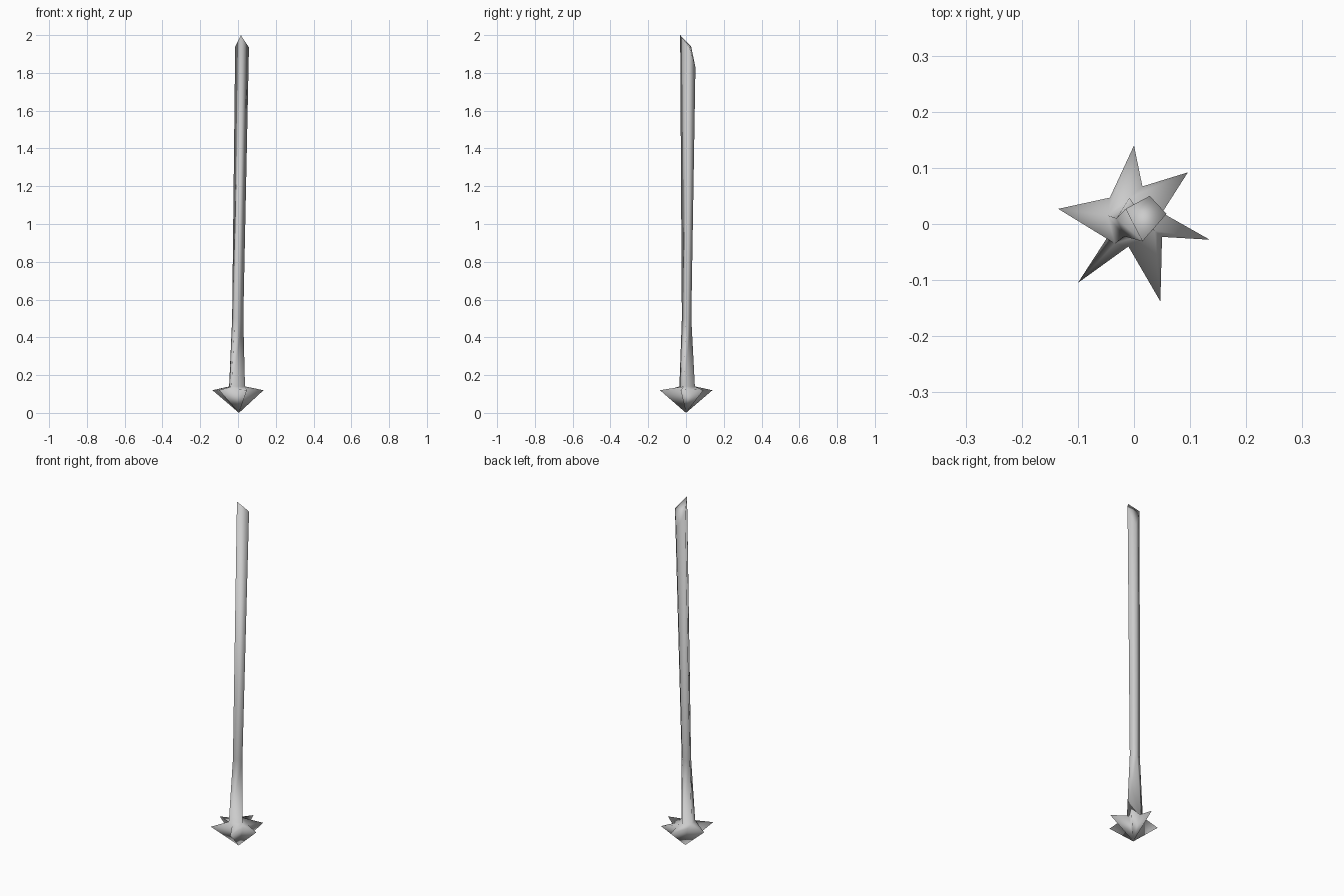
import bpy, bmesh, math

if "Cube" in bpy.data.objects:
    bpy.data.objects.remove(bpy.data.objects["Cube"])

bm = bmesh.new()

# Trunk: four sides, flared foot, slight lean, slanted cut on top
rings = [
    [(-.047, .015, .14), (-.034, -.035, .14), (.037, -.012, .14), (-.008, .047, .14)],
    [(-.031, .010, .50), (-.017, -.022, .50), (.028, 0, .50), (.004, .028, .50)],
    [(-.015, .027, 1.94), (.015, -.031, 2.0), (.058, .018, 1.935), (.028, .050, 1.83)],
]
loops = [[bm.verts.new(p) for p in ring] for ring in rings]
for a, b in zip(loops, loops[1:]):
    for i in range(4):
        j = (i + 1) % 4
        bm.faces.new((a[i], a[j], b[j], b[i]))
left, front, right, back = loops[-1]
bm.faces.new((left, front, right))
bm.faces.new((left, right, back))

# Roots: six pointed star tapering to a point on the ground
tips = [(0, .14), (.096, .092), (.135, -.028), (.047, -.138), (-.10, -.105), (-.135, .027)]
valleys = [(.015, .067), (.05, .02), (.05, -.023), (-.01, -.04), (-.043, -.017), (-.043, .047)]
rim = []
for t, v in zip(tips, valleys):
    rim.append(bm.verts.new((*t, .12)))
    rim.append(bm.verts.new((*v, .125)))
point = bm.verts.new((.005, 0, 0))


def nearest(v):
    """Trunk foot corner closest in direction."""
    return max(loops[0], key=lambda r: math.cos(
        math.atan2(r.co.y, r.co.x) - math.atan2(v.co.y, v.co.x)))


for i, a in enumerate(rim):
    b = rim[(i + 1) % len(rim)]
    bm.faces.new((a, b, point))
    ra, rb = nearest(a), nearest(b)
    bm.faces.new((b, a, ra))
    if ra != rb:
        bm.faces.new((b, ra, rb))

# One welded skin, smooth all over
for f in bm.faces:
    f.smooth = True
me = bpy.data.meshes.new("trunk_with_roots")
bm.to_mesh(me)
bm.free()
ob = bpy.data.objects.new("trunk_with_roots", me)
bpy.context.collection.objects.link(ob)
